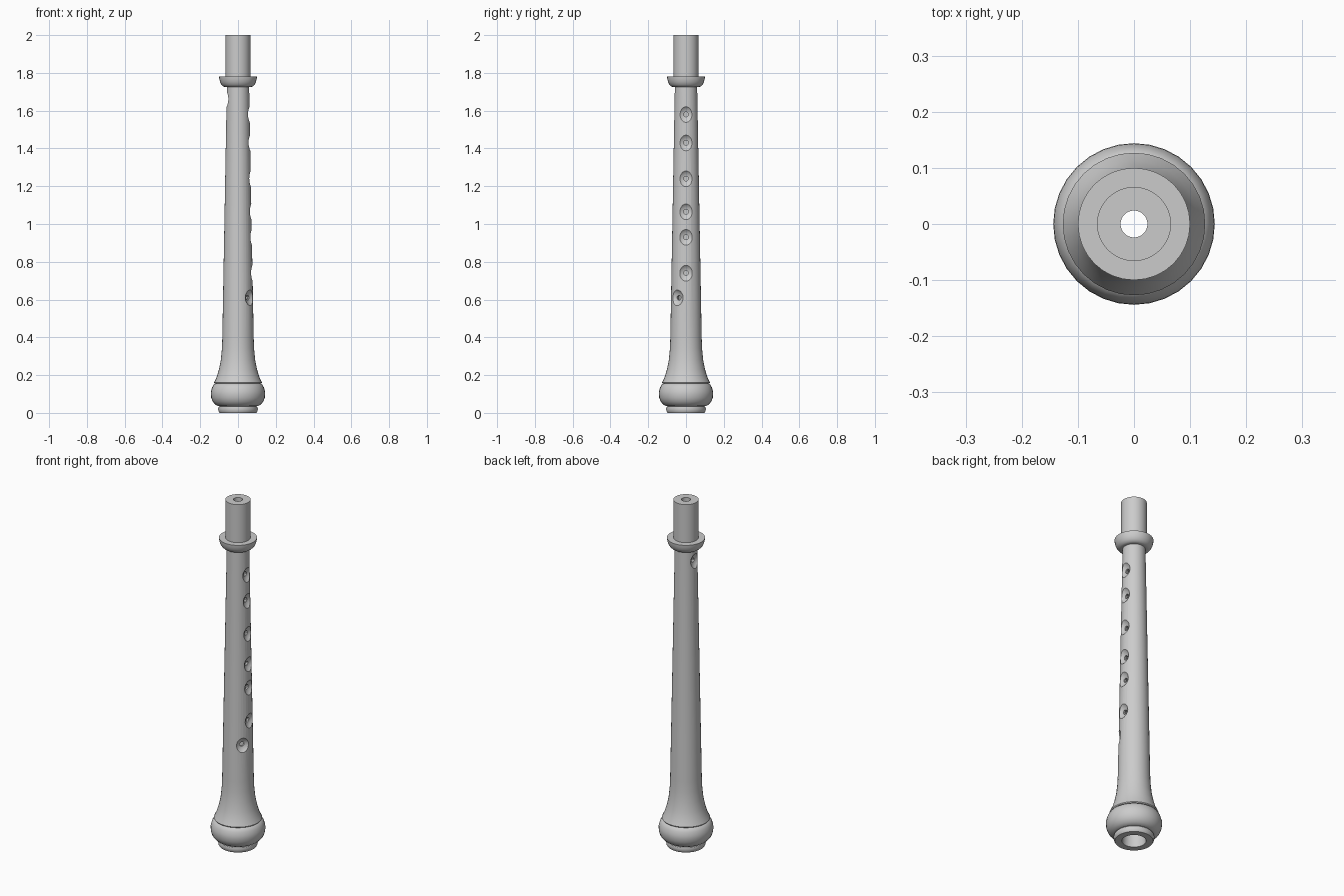
import bpy
import bmesh
from math import cos, sin, pi, radians
from mathutils import Vector

SIDES = 32

old = bpy.data.objects.get("Cube")
if old:
    bpy.data.objects.remove(old, do_unlink=True)

grey = bpy.data.materials.new("plain grey")
grey.use_nodes = True
colour = (0.6, 0.6, 0.6, 1)
grey.diffuse_color = colour
grey.node_tree.nodes["Principled BSDF"].inputs["Base Color"].default_value = colour


def bore(z):
    """Radius of the conical bore at height z."""
    return 0.024 + 0.019 * (2 - z)


def finish(name, bm):
    bmesh.ops.recalc_face_normals(bm, faces=bm.faces)
    mesh = bpy.data.meshes.new(name)
    bm.to_mesh(mesh)
    bm.free()
    mesh.materials.append(grey)
    obj = bpy.data.objects.new(name, mesh)
    bpy.context.collection.objects.link(obj)
    return obj


def turned(name, outline):
    """Hollow turned part: outline of (radius, z) from top to bottom."""
    top, bottom = outline[0][1], outline[-1][1]
    loop = outline + [(bore(bottom), bottom), (bore(top), top)]
    bm = bmesh.new()
    rings = []
    for i in range(SIDES):
        a = 2 * pi * i / SIDES
        rings.append([bm.verts.new((r * cos(a), r * sin(a), z)) for r, z in loop])
    n = len(loop)
    for i in range(SIDES):
        p, q = rings[i], rings[(i + 1) % SIDES]
        for j in range(n):
            k = (j + 1) % n
            bm.faces.new((p[j], p[k], q[k], q[j]))
    return finish(name, bm)


def select_only(obj):
    bpy.ops.object.select_all(action='DESELECT')
    obj.select_set(True)
    bpy.context.view_layer.objects.active = obj


def cut(target, cutter):
    cutter.hide_render = True
    mod = target.modifiers.new("cut", 'BOOLEAN')
    mod.operation = 'DIFFERENCE'
    mod.solver = 'EXACT'
    mod.object = cutter
    select_only(target)
    bpy.ops.object.modifier_apply(modifier=mod.name)
    bpy.data.objects.remove(cutter, do_unlink=True)


# Turned parts, top to bottom
tenon = turned("tenon", [(0.066, 2), (0.066, 1.78)])
collar = turned("collar", [(0.1, 1.78), (0.099, 1.768), (0.095, 1.752), (0.088, 1.738),
                           (0.078, 1.728), (0.068, 1.725)])
body = turned("body", [(0.059, 1.725), (0.083, 0.4), (0.085, 0.34), (0.091, 0.28),
                       (0.101, 0.23), (0.113, 0.19), (0.127, 0.16), (0.124, 0.155)])
bulb = turned("bell_bulb", [(0.119, 0.155), (0.128, 0.15), (0.137, 0.135), (0.143, 0.115),
                            (0.144, 0.1), (0.142, 0.08), (0.134, 0.06), (0.121, 0.045),
                            (0.108, 0.037), (0.098, 0.035)])
foot = turned("foot_ring", [(0.098, 0.035), (0.103, 0.03), (0.105, 0.02),
                            (0.103, 0.008), (0.098, 0)])

# Finger holes: a scooped dimple with a narrow drilled hole in the middle
holes = [(z, 0) for z in (1.58, 1.43, 1.24, 1.065, 0.93, 0.74)]
holes += [(0.61, -36), (1.66, 180)]
for z, degrees in holes:
    a = radians(degrees)
    out = Vector((cos(a), sin(a), 0))
    radius = 0.059 + 0.024 * (1.725 - z) / 1.325
    turn = out.to_track_quat('Z', 'Y').to_matrix().to_4x4()

    bm = bmesh.new()
    bmesh.ops.create_uvsphere(bm, u_segments=24, v_segments=20, radius=0.058)
    bmesh.ops.transform(bm, matrix=turn, verts=bm.verts)
    bmesh.ops.translate(bm, vec=out * (radius + 0.04) + Vector((0, 0, z)), verts=bm.verts)
    cut(body, finish("dimple_cutter", bm))

    bm = bmesh.new()
    bmesh.ops.create_cone(bm, cap_ends=True, segments=10, radius1=0.013,
                          radius2=0.013, depth=0.11)
    bmesh.ops.transform(bm, matrix=turn, verts=bm.verts)
    bmesh.ops.translate(bm, vec=out * 0.066 + Vector((0, 0, z)), verts=bm.verts)
    cut(body, finish("hole_cutter", bm))

# Smooth shading with crisp edges
for part in (tenon, collar, body, bulb, foot):
    select_only(part)
    bpy.ops.object.shade_smooth_by_angle(angle=radians(32))
